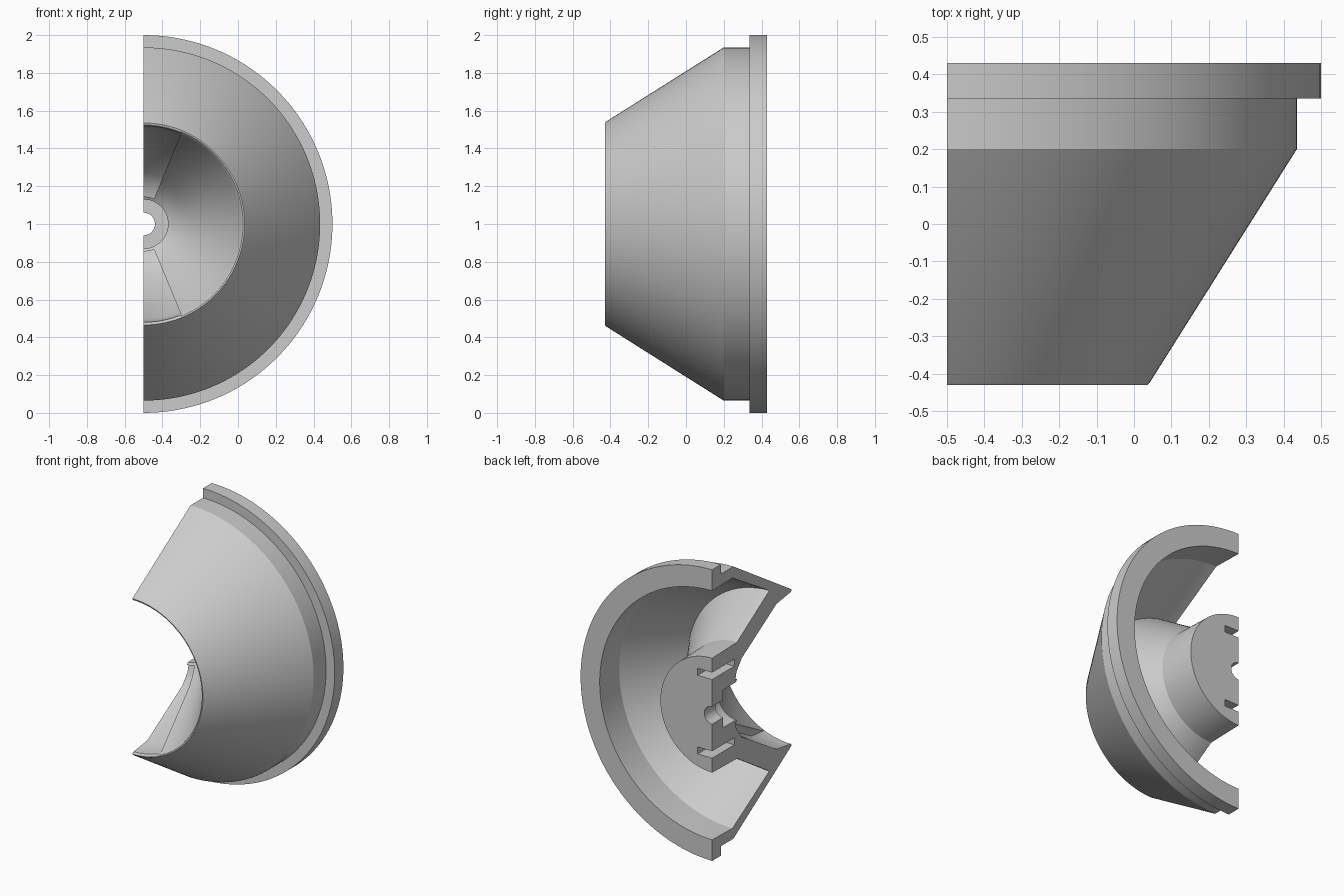
import bpy, bmesh, math
from mathutils import Vector

default = bpy.data.objects.get("Cube")
if default:
    bpy.data.objects.remove(default, do_unlink=True)

AXIS = Vector((-0.5, 0, 1))   # the revolve axis runs along y through this point


def finish(name, bm):
    bmesh.ops.recalc_face_normals(bm, faces=bm.faces)
    mesh = bpy.data.meshes.new(name)
    bm.to_mesh(mesh)
    bm.free()
    obj = bpy.data.objects.new(name, mesh)
    bpy.context.collection.objects.link(obj)
    return obj


def revolve(name, profile, start, end, steps):
    """Sweep a closed (radius, y) profile; angles in degrees from straight up towards +x."""
    bm = bmesh.new()
    rings = []
    for i in range(steps + 1):
        a = math.radians(start + (end - start) * i / steps)
        rings.append([bm.verts.new(AXIS + Vector((r * math.sin(a), y, r * math.cos(a))))
                      for r, y in profile])
    n = len(profile)
    for a, b in zip(rings, rings[1:]):
        for j in range(n):
            k = (j + 1) % n
            bm.faces.new((a[j], a[k], b[k], b[j]))
    bm.faces.new(rings[0])
    bm.faces.new(rings[-1])
    return finish(name, bm)


def box(name, lo, hi):
    bm = bmesh.new()
    bmesh.ops.create_cube(bm, size=1)
    for v in bm.verts:
        v.co = Vector([l + (c + 0.5) * (h - l) for c, l, h in zip(v.co, lo, hi)])
    return finish(name, bm)


# Half housing: outer cone, flange, back cavity, hub, bore and front funnel
section = [
    (0.535, -0.43), (0.543, -0.422), (0.935, 0.2), (0.935, 0.335), (1, 0.335), (1, 0.43),
    (0.855, 0.43), (0.86, 0.21), (0.62, -0.19),
    (0.40, 0.16), (0.393, 0.43),
    (0.06, 0.43), (0.06, 0.31), (0.13, 0.31), (0.13, 0.17),
    (0.16, 0.15), (0.2, 0.11), (0.25, 0.045), (0.512, -0.395), (0.52, -0.42), (0.527, -0.428),
]
housing = revolve("half_housing", section, 0, 180, 72)

# Wedge recesses in the funnel and notches in the back of the hub, top and bottom
recess = [(0.5, -0.27), (0.27, 0.11), (0.2, 0.165), (0.145, 0.18),
          (0.145, -0.6), (0.52, -0.6), (0.52, -0.415)]
cutters = []
for side in (0, 180):
    cutters.append(revolve("recess_cutter", recess, side - 22.5, side + 22.5, 18))
    z = 1.27 if side == 0 else 0.73
    cutters.append(box("notch_cutter", (-0.7, 0.19, z - 0.024), (-0.39, 0.6, z + 0.024)))

bpy.context.view_layer.objects.active = housing
for cutter in cutters:
    cutter.hide_render = True
    mod = housing.modifiers.new("cut", 'BOOLEAN')
    mod.operation = 'DIFFERENCE'
    mod.solver = 'EXACT'
    mod.object = cutter
    bpy.ops.object.modifier_apply(modifier=mod.name)
    bpy.data.objects.remove(cutter, do_unlink=True)

# Plain grey finish
grey = bpy.data.materials.new("light_grey")
grey.use_nodes = True
colour = (0.6, 0.6, 0.6, 1)
grey.diffuse_color = colour
grey.node_tree.nodes["Principled BSDF"].inputs["Base Color"].default_value = colour
housing.data.materials.clear()
housing.data.materials.append(grey)

bpy.ops.object.select_all(action='DESELECT')
housing.select_set(True)
bpy.ops.object.shade_smooth_by_angle(angle=math.radians(25))
